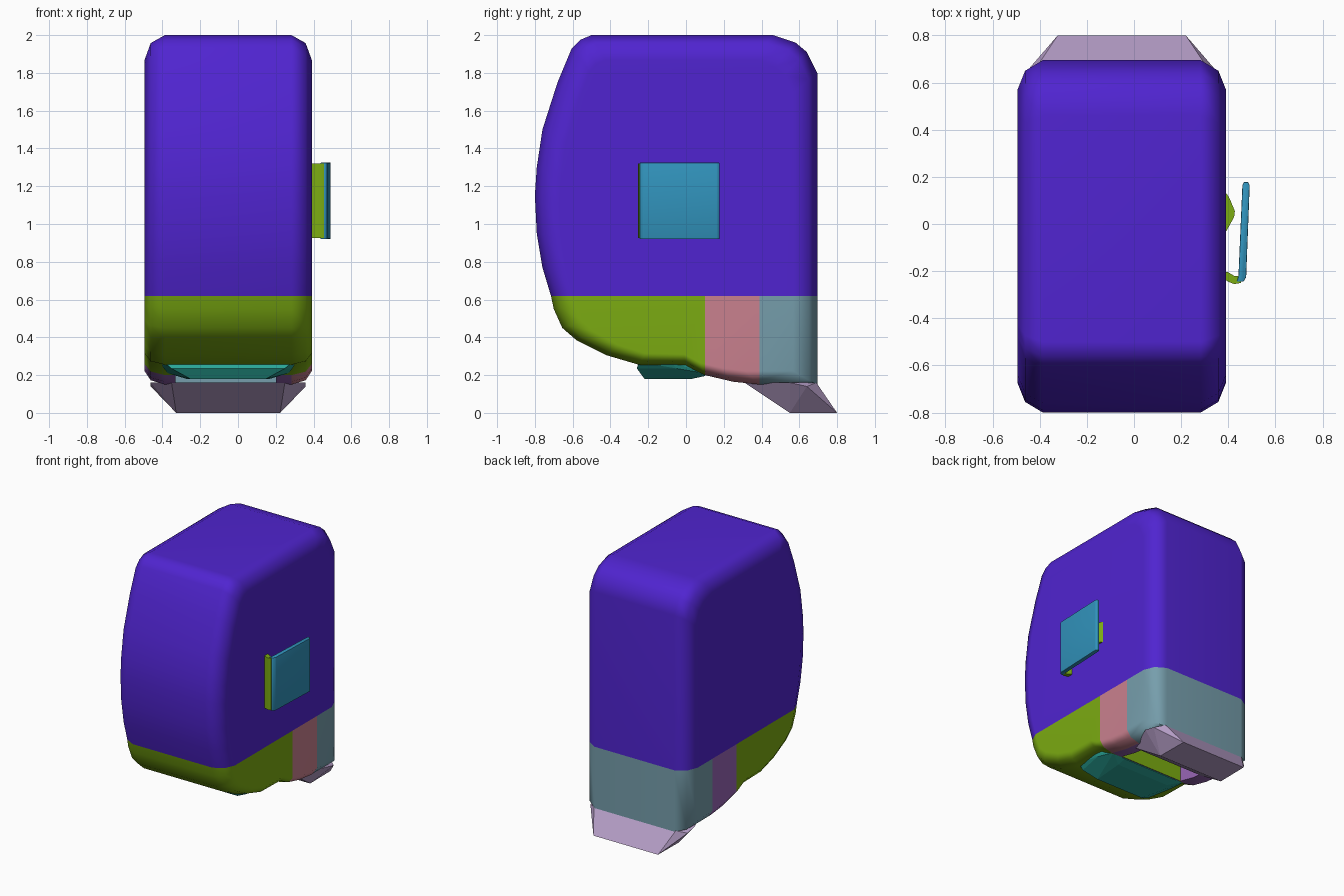
import bpy, bmesh, math
from mathutils import Vector

cube = bpy.data.objects.get("Cube")
if cube:
    bpy.data.objects.remove(cube, do_unlink=True)


def lin(c):
    c /= 255
    return c / 12.92 if c <= 0.04045 else ((c + 0.055) / 1.055) ** 2.4


def material(name, rgb):
    m = bpy.data.materials.new(name)
    col = (*[lin(c) for c in rgb], 1)
    m.use_nodes = True
    m.diffuse_color = col
    bsdf = next(n for n in m.node_tree.nodes if n.type == 'BSDF_PRINCIPLED')
    bsdf.inputs["Base Color"].default_value = col
    return m


violet = material("violet", (80, 36, 208))
green = material("olive green", (124, 172, 18))
pink = material("dusty pink", (202, 129, 143))
plum = material("plum", (152, 102, 182))
slate = material("grey blue", (118, 158, 172))
lilac = material("lilac", (184, 160, 202))
teal = material("teal", (42, 168, 154))
blue = material("sky blue", (49, 147, 188))

CX = -0.052   # centre of the case across its width


def make(name, bm, mats, angle=None):
    bmesh.ops.recalc_face_normals(bm, faces=bm.faces)
    me = bpy.data.meshes.new(name)
    bm.to_mesh(me)
    bm.free()
    ob = bpy.data.objects.new(name, me)
    bpy.context.collection.objects.link(ob)
    for m in mats:
        me.materials.append(m)
    bpy.ops.object.select_all(action='DESELECT')
    ob.select_set(True)
    bpy.context.view_layer.objects.active = ob
    if angle:
        bpy.ops.object.shade_smooth_by_angle(angle=math.radians(angle))
    return ob


def hull(name, pts, mat):
    bm = bmesh.new()
    for p in pts:
        bm.verts.new(p)
    bmesh.ops.convex_hull(bm, input=bm.verts)
    bmesh.ops.dissolve_limit(bm, angle_limit=0.02, verts=bm.verts, edges=bm.edges)
    return make(name, bm, [mat])


def both(*pts):
    """Points (half width, y, z) placed on both sides of the case centre."""
    return [(CX + s * w, y, z) for w, y, z in pts for s in (-1, 1)]


def prism(name, outline, z0, z1, mat, bevel=0.0):
    """Outline in plan, raised from z0 to z1."""
    bm = bmesh.new()
    f = bm.faces.new([bm.verts.new((x, y, z0)) for x, y in outline])
    r = bmesh.ops.extrude_face_region(bm, geom=[f])
    top = [v for v in r['geom'] if isinstance(v, bmesh.types.BMVert)]
    bmesh.ops.translate(bm, verts=top, vec=(0, 0, z1 - z0))
    if bevel:
        bmesh.ops.bevel(bm, geom=bm.edges[:], offset=bevel, segments=2,
                        profile=0.5, affect='EDGES')
    return make(name, bm, [mat], 35)


# Case: side profile (y, z) lofted across x with shrinking end rings
profile = [(-0.50, 2.0), (-0.56, 1.975), (-0.605, 1.93), (-0.68, 1.75), (-0.76, 1.5),
           (-0.79, 1.3), (-0.80, 1.15), (-0.79, 0.95), (-0.76, 0.77), (-0.715, 0.62),
           (-0.70, 0.55), (-0.655, 0.45), (-0.58, 0.385), (-0.42, 0.305), (-0.25, 0.255),
           (0.0, 0.25), (0.10, 0.20), (0.25, 0.165), (0.39, 0.15), (0.695, 0.15),
           (0.695, 1.8), (0.64, 1.91), (0.58, 1.96), (0.46, 2.0)]
rings = [(0.335, 0.0, 0.0), (0.41, 0.06, 0.035), (0.443, 0.17, 0.11)]
stations = [(-w, a, b) for w, a, b in reversed(rings)] + rings
bm = bmesh.new()
loops = [[bm.verts.new((CX + w, -0.05 + (y + 0.05) * (1 - a), 0.8 + (z - 0.8) * (1 - b)))
          for y, z in profile] for w, a, b in stations]
n = len(profile)
for la, lb in zip(loops, loops[1:]):
    for i in range(n):
        j = (i + 1) % n
        bm.faces.new((la[i], la[j], lb[j], lb[i]))
bm.faces.new(loops[0])
bm.faces.new(loops[-1])
bmesh.ops.recalc_face_normals(bm, faces=bm.faces)

# Colour bands: cut the case at the seams, then pick colour by position
for co, no in (((0, 0, 0.62), (0, 0, 1)), ((0, 0.10, 0), (0, 1, 0)), ((0, 0.39, 0), (0, 1, 0))):
    geom = bm.verts[:] + bm.edges[:] + bm.faces[:]
    if no[1]:   # vertical seams run only below the height seam
        low = [f for f in bm.faces if f.calc_center_median().z < 0.62]
        geom = list({g for f in low for g in (*f.verts, *f.edges)}) + low
    bmesh.ops.bisect_plane(bm, geom=geom, plane_co=co, plane_no=no, dist=1e-5)
for f in bm.faces:
    c = f.calc_center_median()
    if c.z > 0.62:
        f.material_index = 0
    elif c.y < 0.10:
        f.material_index = 1
    elif c.y > 0.39:
        f.material_index = 4
    else:
        f.material_index = 2 if c.x > CX else 3
case_mats = [violet, green, pink, plum, slate]
case = make("case", bm, case_mats, 42)

# Outlet opening in the underside
bm = bmesh.new()
bmesh.ops.create_cube(bm, size=1)
for v in bm.verts:
    v.co = Vector((-0.065 + v.co.x * 0.53, 0.34 + v.co.y * 0.46, 0.3 + v.co.z * 0.6))
for f in bm.faces:
    f.normal_update()
    f.material_index = 0 if f.normal.z > 0.5 else 1 if f.normal.y < -0.5 else \
        4 if f.normal.y > 0.5 else 2 if f.normal.x > 0.5 else 3
cutter = make("outlet_cutter", bm, case_mats)
cutter.hide_render = True
bpy.context.view_layer.objects.active = case
mod = case.modifiers.new("outlet", 'BOOLEAN')
mod.object = cutter
mod.operation = 'DIFFERENCE'
mod.solver = 'EXACT'
while case.modifiers[0] != mod:
    bpy.ops.object.modifier_move_up(modifier=mod.name)
bpy.ops.object.modifier_apply(modifier=mod.name)
bpy.data.objects.remove(cutter, do_unlink=True)
wn = case.modifiers.new("weighted_normals", 'WEIGHTED_NORMAL')
wn.keep_sharp = True

# Teal lip under the case
hull("outlet_lip", both((0.34, -0.25, 0.27), (0.36, -0.08, 0.27), (0.33, 0.10, 0.27),
                        (0.30, -0.26, 0.235), (0.34, -0.05, 0.235), (0.32, 0.10, 0.21),
                        (0.20, -0.22, 0.18), (0.22, 0.03, 0.18), (0.22, 0.10, 0.195)), teal)

# Foot under the back, flaring rearwards
hull("foot", both((0.30, 0.31, 0.16), (0.41, 0.55, 0.16), (0.41, 0.64, 0.14),
                  (0.345, 0.69, 0.16), (0.275, 0.55, 0.0), (0.272, 0.80, 0.0)), lilac)

# Belt clip: bracket, plate and catch on the left side
prism("clip_bracket", [(0.37, -0.20), (0.37, -0.225), (0.40, -0.245), (0.425, -0.255),
                       (0.455, -0.25), (0.455, -0.22), (0.425, -0.22), (0.40, -0.205)],
      0.925, 1.32, green)
prism("clip_plate", [(0.435, -0.245), (0.465, -0.245), (0.476, -0.225), (0.491, 0.165),
                     (0.484, 0.178), (0.466, 0.178), (0.460, 0.165), (0.443, -0.225)],
      0.92, 1.325, blue, 0.004)
prism("clip_catch", [(0.37, -0.03), (0.392, -0.03), (0.425, 0.03), (0.428, 0.055),
                     (0.405, 0.11), (0.392, 0.13), (0.37, 0.13)], 1.04, 1.20, green)
